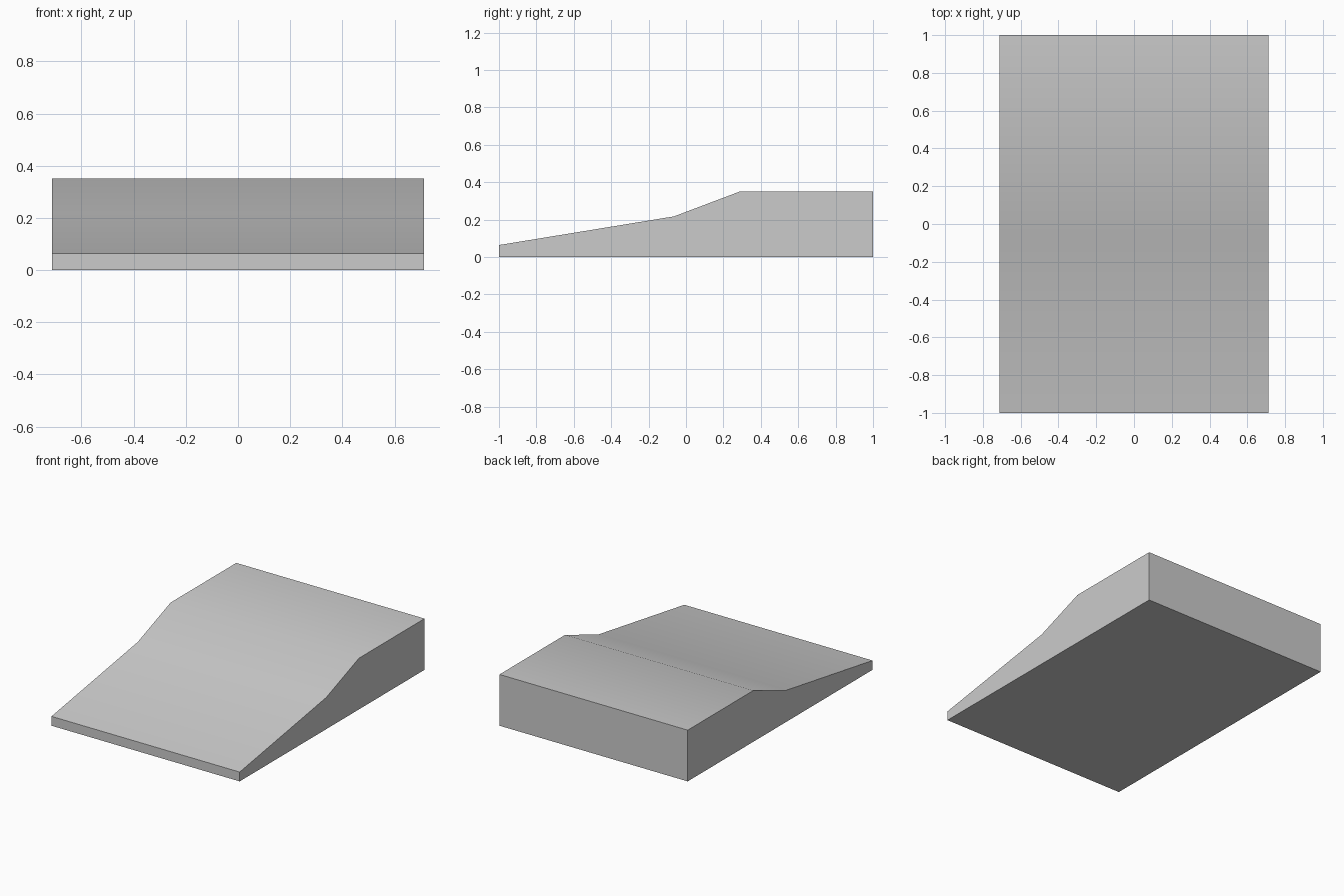
import bpy, bmesh
from mathutils import Vector

if "Cube" in bpy.data.objects:
    bpy.data.objects.remove(bpy.data.objects["Cube"])

HALF_WIDTH = 0.713

# Side profile (y, z): shallow ramp, steeper ramp, flat top
PROFILE = [(-1, 0), (1, 0), (1, 0.351), (0.29, 0.351), (-0.065, 0.217), (-1, 0.064)]

# Extrude the profile across the width
bm = bmesh.new()
side = bm.faces.new([bm.verts.new((-HALF_WIDTH, y, z)) for y, z in PROFILE])
ext = bmesh.ops.extrude_face_region(bm, geom=[side], use_keep_orig=True)
verts = [v for v in ext["geom"] if isinstance(v, bmesh.types.BMVert)]
bmesh.ops.translate(bm, verts=verts, vec=Vector((2 * HALF_WIDTH, 0, 0)))
bmesh.ops.recalc_face_normals(bm, faces=bm.faces)

mesh = bpy.data.meshes.new("ramp_wedge")
bm.to_mesh(mesh)
bm.free()
ramp = bpy.data.objects.new("ramp_wedge", mesh)
bpy.context.collection.objects.link(ramp)

# Soft shading over the sloped top, sharp outer edges
bpy.context.view_layer.objects.active = ramp
ramp.select_set(True)
bpy.ops.object.shade_smooth_by_angle(angle=0.6)
